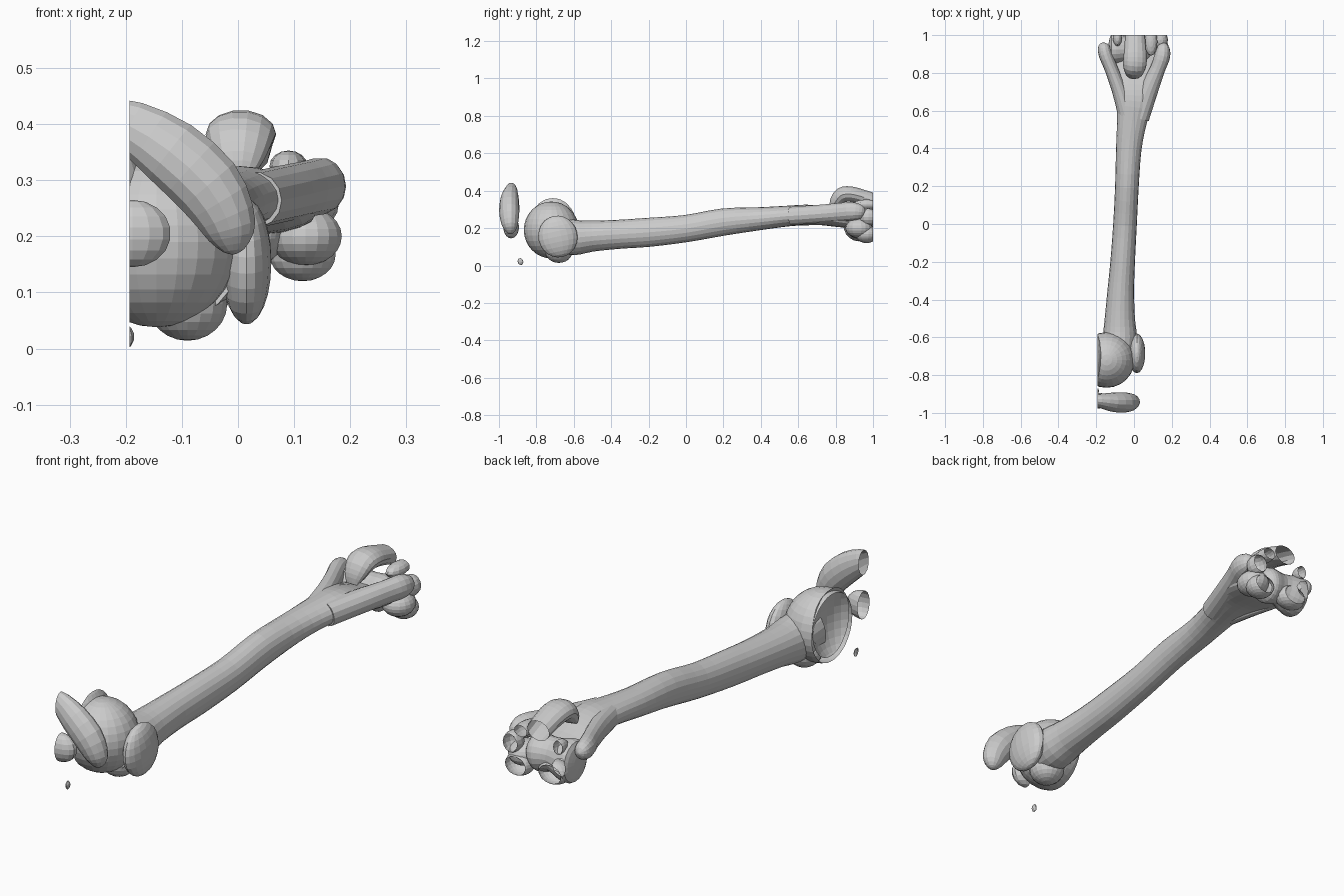
import bpy, bmesh
from math import sin, cos, pi, radians
from mathutils import Vector, Matrix

X_CUT, Y_CUT = -0.193, 1.0


def finish(name, bm):
    # trim to the open cut planes of the scan block
    for co, no in (((X_CUT, 0, 0), (-1, 0, 0)), ((0, Y_CUT, 0), (0, 1, 0))):
        bmesh.ops.bisect_plane(bm, geom=bm.verts[:] + bm.edges[:] + bm.faces[:],
                               plane_co=co, plane_no=no, clear_outer=True)
    bmesh.ops.recalc_face_normals(bm, faces=bm.faces[:])
    me = bpy.data.meshes.new(name)
    bm.to_mesh(me)
    bm.free()
    ob = bpy.data.objects.new(name, me)
    bpy.context.collection.objects.link(ob)
    return ob


def blob(name, centre, radii, rot=(0, 0, 0), seg=18):
    bm = bmesh.new()
    bmesh.ops.create_uvsphere(bm, u_segments=seg, v_segments=seg * 2 // 3, radius=1)
    m = Matrix.Translation(centre)
    for ang, ax in zip(rot, "XYZ"):
        m = m @ Matrix.Rotation(radians(ang), 4, ax)
    m = m @ Matrix.Diagonal((*radii, 1))
    bmesh.ops.transform(bm, matrix=m, verts=bm.verts[:])
    return finish(name, bm)


def smooth_rows(rows, steps):
    # Catmull-Rom through rows of (x, y, z, radius a, radius b)
    r = [Vector(q) for q in rows]
    r = [r[0]] + r + [r[-1]]
    out = []
    for i in range(1, len(r) - 2):
        a, b, c, d = r[i - 1:i + 3]
        for k in range(steps):
            t = k / steps
            out.append(0.5 * (2 * b + (c - a) * t + (2 * a - 5 * b + 4 * c - d) * t * t
                              + (3 * b - a - 3 * c + d) * t ** 3))
    return out + [r[-1]]


def tube(name, rows, side, seg=16, steps=3):
    # elliptical sections along a path; radius a lies along the side axis
    rows = smooth_rows(rows, steps)
    pts = [Vector(q[:3]) for q in rows]
    bm = bmesh.new()
    rings = []
    for i, q in enumerate(rows):
        t = (pts[min(i + 1, len(pts) - 1)] - pts[max(i - 1, 0)]).normalized()
        a = Vector(side)
        a = (a - t * a.dot(t)).normalized()
        b = t.cross(a)
        rings.append([bm.verts.new(pts[i] + a * q[3] * cos(2 * pi * k / seg)
                                   + b * q[4] * sin(2 * pi * k / seg)) for k in range(seg)])
    for r0, r1 in zip(rings, rings[1:]):
        for k in range(seg):
            j = (k + 1) % seg
            bm.faces.new((r0[k], r0[j], r1[j], r1[k]))
    bm.faces.new(rings[0])
    bm.faces.new(rings[-1])
    return finish(name, bm)


# long shaft: y, x range, z range
shaft = [(-0.72, -0.17, 0.00, 0.06, 0.26), (-0.60, -0.165, 0.015, 0.055, 0.245),
         (-0.50, -0.155, 0.005, 0.075, 0.24), (-0.35, -0.14, 0.0, 0.09, 0.245),
         (-0.20, -0.125, 0.005, 0.10, 0.255), (0.0, -0.11, 0.015, 0.125, 0.27),
         (0.20, -0.10, 0.025, 0.16, 0.305), (0.40, -0.095, 0.04, 0.19, 0.312),
         (0.55, -0.09, 0.07, 0.21, 0.32), (0.65, -0.095, 0.105, 0.215, 0.325),
         (0.73, -0.115, 0.13, 0.215, 0.31), (0.82, -0.125, 0.14, 0.205, 0.28),
         (0.90, -0.11, 0.13, 0.20, 0.26)]
tube("shaft", [((a + b) / 2, y, (c + d) / 2, (b - a) / 2, (d - c) / 2)
               for y, a, b, c, d in shaft], (1, 0, 0), seg=20)

# shoulder end
blob("ball_head", (-0.145, -0.72, 0.19), (0.148, 0.147, 0.152), seg=24)
blob("socket_rim", (-0.235, -0.712, 0.215), (0.09, 0.142, 0.165), seg=24)
blob("outer_tubercle", (0.015, -0.685, 0.155), (0.045, 0.105, 0.112), (12, 0, 0))
blob("lower_tubercle", (-0.09, -0.68, 0.08), (0.072, 0.075, 0.066))

# detached shoulder blade pieces
tube("shoulder_hook", [(-0.25, -0.932, 0.415, 0.02, 0.035), (-0.19, -0.935, 0.395, 0.035, 0.048),
                       (-0.12, -0.943, 0.35, 0.05, 0.062), (-0.055, -0.945, 0.29, 0.054, 0.064),
                       (-0.022, -0.943, 0.235, 0.047, 0.054), (-0.012, -0.94, 0.20, 0.036, 0.042),
                       (-0.008, -0.94, 0.175, 0.018, 0.02), (-0.007, -0.94, 0.168, 0.003, 0.003)],
     (0, 1, 0), seg=14, steps=2)
blob("blade_process", (-0.188, -0.935, 0.205), (0.07, 0.042, 0.06), seg=14)
blob("loose_fragment", (-0.198, -0.885, 0.021), (0.013, 0.018, 0.021), (20, 0, 0), seg=8)

# elbow columns flaring out to the side knobs
tube("outer_column", [(0.03, 0.56, 0.265, 0.05, 0.05), (0.075, 0.70, 0.275, 0.05, 0.05),
                      (0.125, 0.82, 0.285, 0.04, 0.05), (0.15, 0.89, 0.29, 0.042, 0.05),
                      (0.155, 0.94, 0.285, 0.03, 0.035), (0.155, 0.96, 0.28, 0.004, 0.004)],
     (1, 0, 0), seg=14)
tube("inner_column", [(-0.04, 0.58, 0.265, 0.045, 0.05), (-0.075, 0.70, 0.27, 0.04, 0.05),
                      (-0.12, 0.82, 0.275, 0.035, 0.048), (-0.152, 0.90, 0.28, 0.036, 0.045),
                      (-0.16, 0.945, 0.28, 0.028, 0.032), (-0.16, 0.962, 0.28, 0.004, 0.004)],
     (1, 0, 0), seg=14)

# spool-shaped elbow joint
tube("joint_spool", [(-0.135, 0.925, 0.22, 0.03, 0.03), (-0.12, 0.925, 0.22, 0.08, 0.085),
                     (-0.08, 0.925, 0.22, 0.08, 0.088), (-0.02, 0.925, 0.225, 0.065, 0.07),
                     (0.04, 0.925, 0.22, 0.075, 0.078), (0.07, 0.925, 0.215, 0.062, 0.062),
                     (0.09, 0.925, 0.21, 0.03, 0.03)], (0, 1, 0), seg=20)
blob("joint_knuckle", (0.12, 0.925, 0.20), (0.066, 0.072, 0.052))
blob("forearm_head", (0.115, 0.965, 0.168), (0.06, 0.06, 0.048))
blob("forearm_lower_lip", (-0.05, 0.965, 0.175), (0.07, 0.055, 0.05))

# forearm hook arching over the joint
tube("elbow_hook", [(0.0, 0.775, 0.305, 0.025, 0.008), (0.0, 0.795, 0.335, 0.045, 0.03),
                    (0.003, 0.83, 0.375, 0.06, 0.042), (0.006, 0.88, 0.382, 0.062, 0.042),
                    (0.006, 0.95, 0.365, 0.056, 0.04), (0.004, 1.04, 0.335, 0.05, 0.04)],
     (1, 0, 0), seg=14)
for name, c, r in (("outer_chip", (0.09, 0.965, 0.325), (0.034, 0.075, 0.028)),
                   ("outer_flange", (0.14, 0.975, 0.26), (0.04, 0.05, 0.045)),
                   ("inner_chip", (-0.088, 0.985, 0.30), (0.024, 0.045, 0.03))):
    blob(name, c, r, seg=12)
